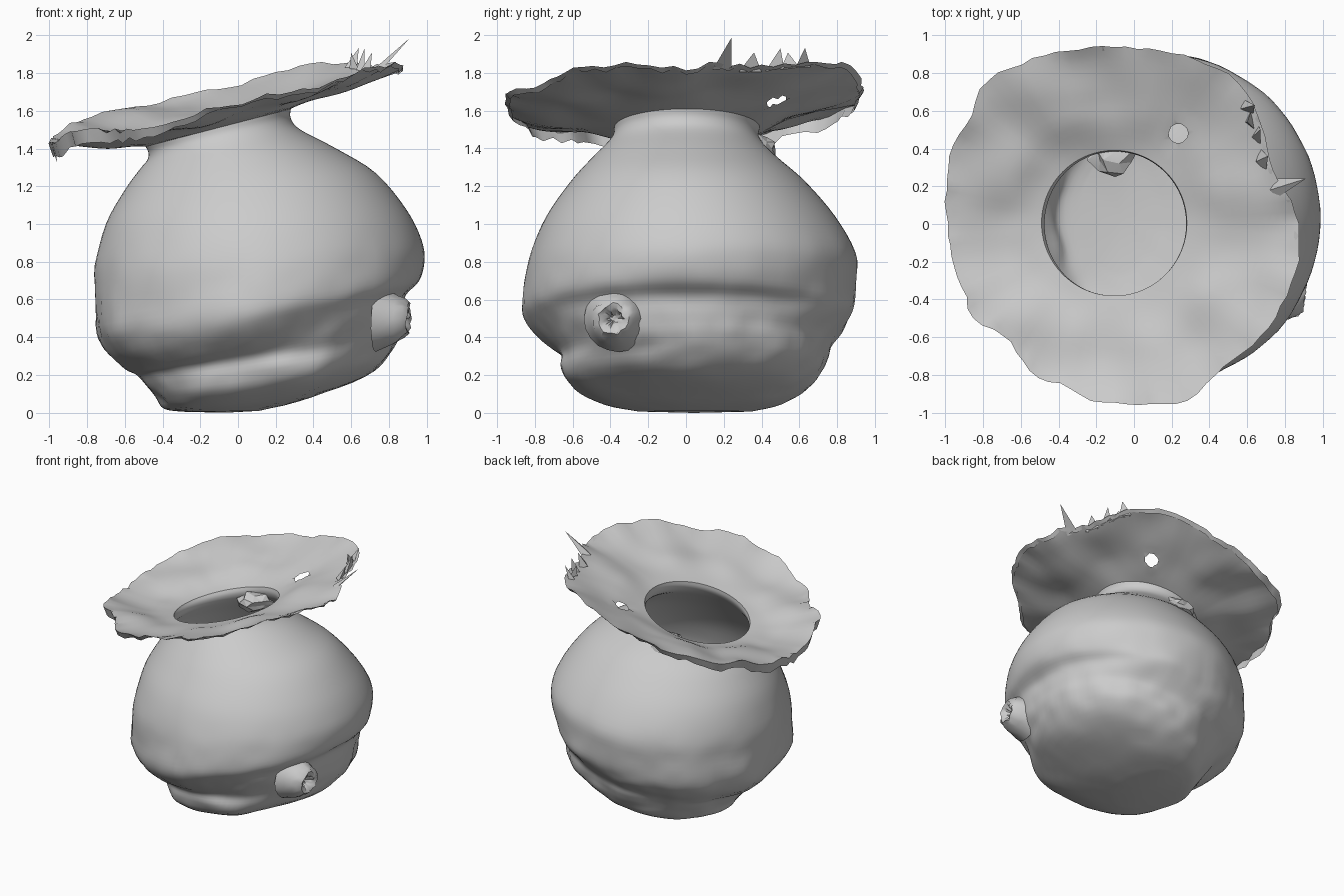
import bpy, bmesh, math, random
from mathutils import Vector, noise

if "Cube" in bpy.data.objects:
    bpy.data.objects.remove(bpy.data.objects["Cube"])

random.seed(4)
SEG = 96


def catmull(rows, steps):
    out = []
    n = len(rows)
    for i in range(n - 1):
        a, b, c, d = rows[max(i - 1, 0)], rows[i], rows[i + 1], rows[min(i + 2, n - 1)]
        for s in range(steps):
            t = s / steps
            out.append([0.5 * (2 * q + (r - p) * t + (2 * p - 5 * q + 4 * r - u) * t * t
                               + (3 * q - p - 3 * r + u) * t ** 3)
                        for p, q, r, u in zip(a, b, c, d)])
    return out + [list(rows[-1])]


def grid(bm, rings):
    vs = [[bm.verts.new(p) for p in r] for r in rings]
    n = len(rings[0])
    for a, b in zip(vs, vs[1:]):
        for i in range(n):
            j = (i + 1) % n
            bm.faces.new((a[i], a[j], b[j], b[i]))
    return vs


def finish(bm, name, angle=35):
    me = bpy.data.meshes.new(name)
    bm.to_mesh(me)
    bm.free()
    ob = bpy.data.objects.new(name, me)
    bpy.context.collection.objects.link(ob)
    bpy.ops.object.select_all(action='DESELECT')
    ob.select_set(True)
    bpy.context.view_layer.objects.active = ob
    bpy.ops.object.shade_smooth_by_angle(angle=math.radians(angle))
    return ob


def ring_point(r, a):
    xl, zl, xr, zr, yf, yb = r
    c = math.cos(a)
    return Vector(((xl + xr) / 2 + (xr - xl) / 2 * c,
                   (yf + yb) / 2 + (yb - yf) / 2 * math.sin(a),
                   (zl + zr) / 2 + (zr - zl) / 2 * c))


# Leaning pot body: left x/z, right x/z, front y, back y of each tilted ring
PROFILE = [
    (-.28, .005, .10, .01, -.25, .35), (-.38, .02, .40, .08, -.45, .50),
    (-.42, .08, .66, .19, -.61, .65), (-.47, .14, .82, .32, -.66, .72),
    (-.52, .20, .87, .42, -.665, .75), (-.58, .23, .88, .52, -.73, .77),
    (-.68, .31, .89, .62, -.82, .84), (-.745, .42, .96, .70, -.86, .88),
    (-.76, .60, .985, .80, -.85, .90), (-.755, .78, .97, .92, -.82, .895),
    (-.70, 1.00, .89, 1.08, -.74, .79), (-.60, 1.18, .73, 1.27, -.61, .63),
    (-.52, 1.29, .52, 1.40, -.50, .49), (-.48, 1.34, .33, 1.50, -.42, .41),
    (-.475, 1.38, .28, 1.56, -.385, .385), (-.49, 1.41, .28, 1.61, -.38, .39)]
angles = [2 * math.pi * i / SEG for i in range(SEG)]
rings = []
for r in catmull(PROFILE, 4):
    ring = []
    for a in angles:
        p = ring_point(r, a)
        out = Vector((p.x - .05, p.y, 0)).normalized()
        low = max(0, min(1, (1.0 - p.z) / .6))
        d = .03 * low * noise.noise(p * 3.0) + .012 * low * noise.noise(p * 8.0)
        # crease under the knob on the right side
        if p.x > .3 and -.75 < p.y < .15:
            d -= .035 * math.exp(-((p.z - .34 - .12 * (p.y + .25)) / .05) ** 2) \
                 * math.exp(-((p.y + .3) / .25) ** 2)
        # groove fades out toward the back right
        d += .04 * math.exp(-((a - .95) / .5) ** 2) * math.exp(-((p.z - .55) / .09) ** 2)
        q = p + out * d
        q.z = max(q.z, 0)
        ring.append(q)
    rings.append(ring)
bm = bmesh.new()
vs = grid(bm, rings)
base = bm.verts.new((-.07, .04, 0))
for i in range(SEG):
    bm.faces.new((base, vs[0][(i + 1) % SEG], vs[0][i]))
finish(bm, "pot_body", 40)

# Ragged tilted brim: outline seen from above
OUTLINE = [
    (.88, 0), (.80, .18), (.72, .30), (.68, .50), (.64, .62), (.50, .80), (.30, .88),
    (0, .935), (-.30, .925), (-.60, .85), (-.80, .75), (-.87, .55), (-.95, .45),
    (-.985, 0), (-.96, -.2), (-.90, -.35), (-.86, -.50), (-.66, -.60), (-.52, -.82),
    (-.40, -.84), (-.25, -.93), (0, -.955), (.28, -.94), (.43, -.80), (.52, -.72),
    (.70, -.57), (.80, -.40), (.87, -.20)]
C = Vector((-.105, 0))
polar = sorted((math.atan2(y - C.y, x - C.x) % (2 * math.pi), math.hypot(x - C.x, y - C.y))
               for x, y in OUTLINE)
polar.append((polar[0][0] + 2 * math.pi, polar[0][1]))


def radius(a):
    for (a0, r0), (a1, r1) in zip(polar, polar[1:]):
        if a0 <= a <= a1:
            return r0 + (r1 - r0) * (a - a0) / (a1 - a0)
    return polar[0][1]


def brim_z(x, y, t):
    # tilted plane, rising toward the rim and most at the back
    a = math.atan2(y - C.y, x - C.x)
    rise = .08 + .07 * max(0, -math.cos(a)) + .13 * max(0, math.sin(a))
    wave = .05 * min(1, t * 3) * noise.noise(Vector((x * 3, y * 3, 1.7)))
    return 1.537 + .26 * x + rise * t + wave


rings = [[] for _ in range(16)]
for a in angles:
    inner = ring_point(PROFILE[-1], a)
    R = radius(a) + random.uniform(-.008, .006)
    c, s = math.cos(a), math.sin(a)
    edge = random.uniform(-.01, .02)
    for k in range(15):
        t = k / 14
        x = inner.x + (C.x + R * c - inner.x) * t
        y = inner.y + (R * s - inner.y) * t
        z = brim_z(x, y, t) + edge * t ** 10
        rings[k].append(inner if k == 0 else Vector((x, y, z)))
    # folded lip, deepest on the left
    e = rings[14][-1]
    rings[15].append(e + Vector((-.025 * c, -.025 * s,
                                 -.02 - .06 * max(0, -c) + random.uniform(-.01, .01))))
bm = bmesh.new()
grid(bm, rings)
# small round hole through the brim: cut, then pull its border to a circle
H = Vector((.235, .48))
hole = [f for f in bm.faces if (f.calc_center_median().xy - H).length < .05]
bmesh.ops.delete(bm, geom=hole, context='FACES')
for v in bm.verts:
    off = v.co.xy - H
    if v.is_boundary and off.length < .1:
        v.co.xy = H + off.normalized() * .052
finish(bm, "brim", 50)

# Torn shreds along the right edge of the brim: base a, base b, tip (z above brim)
SHREDS = [((.76, .14), (.76, .24), (.91, .24, .18)),
          ((.70, .28), (.67, .40), (.71, .36, .08)),
          ((.67, .42), (.66, .52), (.67, .50, .09)),
          ((.63, .58), (.58, .66), (.64, .63, .08)),
          ((.64, .50), (.62, .60), (.60, .54, .07))]
bm = bmesh.new()
for a, b, tip in SHREDS:
    pa, pb = [Vector((x, y, brim_z(x, y, .95) - .01)) for x, y in (a, b)]
    top = Vector((tip[0], tip[1], min(1.985, brim_z(tip[0], tip[1], 1) + tip[2])))
    m = (pa + pb) / 2 + Vector((-.04, -.01, 0))
    v = [bm.verts.new(p) for p in (pa, pb, m, top)]
    for f in ((0, 1, 3), (1, 2, 3), (2, 0, 3)):
        bm.faces.new([v[i] for i in f])
finish(bm, "torn_shreds", 10)

# Torn spout knob low on the right side
axis = Vector((1, -.15, -.02)).normalized()
u = axis.cross(Vector((0, 0, 1))).normalized()
w = u.cross(axis)
centre = Vector((.79, -.37, .50))
KNOB = [(.18, -.06), (.15, .0), (.125, .05), (.105, .09), (.08, .115),
        (.055, .11), (.04, .085), (.02, .06)]
rings = []
for k, (r, h) in enumerate(KNOB):
    j = .009 if k > 1 else .003
    rings.append([centre + axis * (h + random.uniform(-j, j))
                  + (u * math.cos(t) + w * math.sin(t)) * (r + random.uniform(-j, j))
                  for t in (2 * math.pi * i / 20 for i in range(20))])
bm = bmesh.new()
vs = grid(bm, rings)
bm.faces.new(vs[-1])
finish(bm, "spout_knob", 45)

# Jagged scrap stuck through the back of the neck
bm = bmesh.new()
bmesh.ops.create_icosphere(bm, subdivisions=2, radius=1)
for v in bm.verts:
    k = random.uniform(.65, 1.15)
    v.co = Vector((-.1 + v.co.x * .14 * k, .38 + v.co.y * .12 * k, 1.40 + v.co.z * .08 * k))
finish(bm, "neck_scrap", 15)
